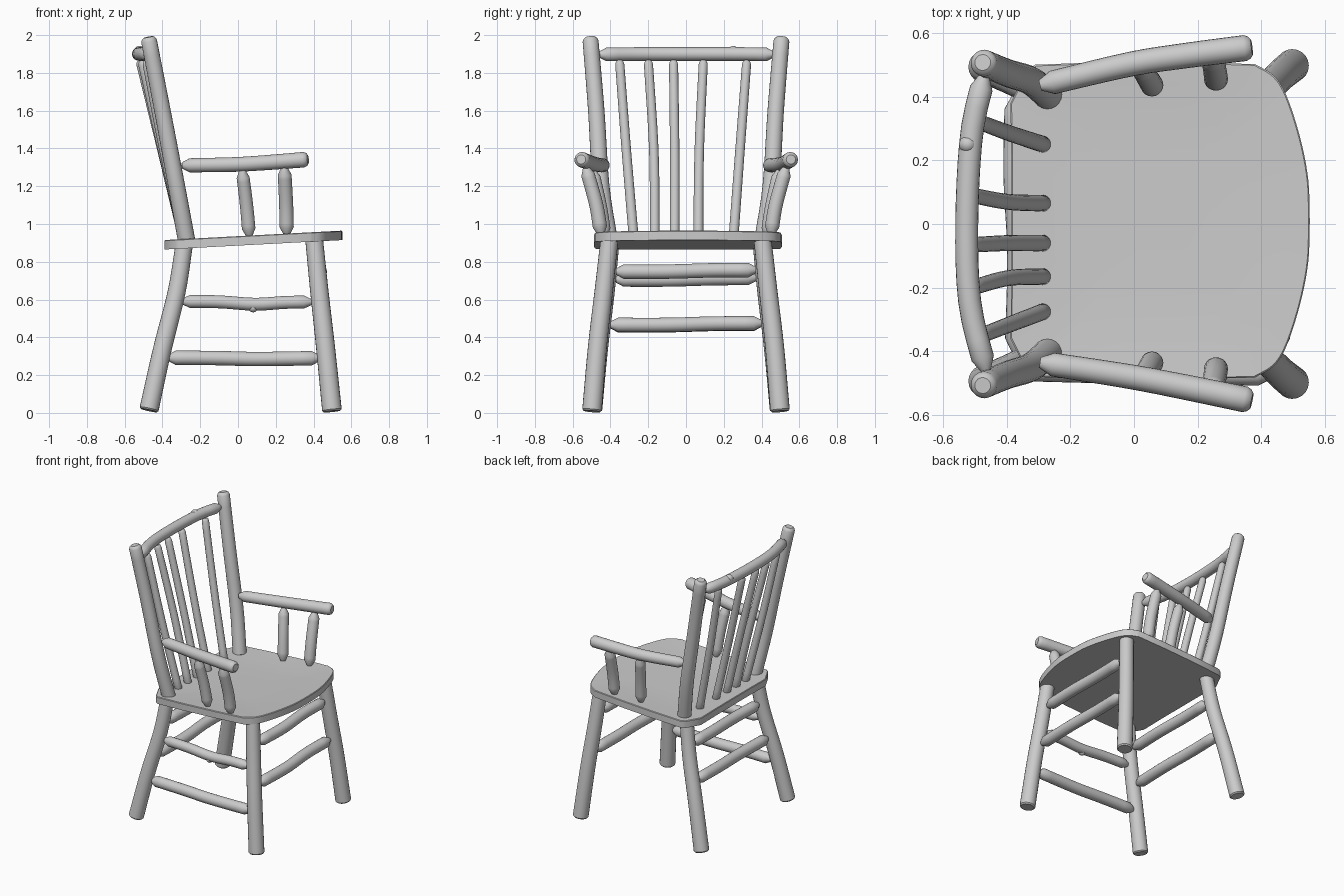
import bpy, bmesh, math
from mathutils import Vector

if "Cube" in bpy.data.objects:
    bpy.data.objects.remove(bpy.data.objects["Cube"])

SIDES = 20


def spline(pts, n=14):
    """Smooth path through the given points."""
    p = [Vector(q) for q in pts]
    p = [2 * p[0] - p[1]] + p + [2 * p[-1] - p[-2]]
    out = []
    for i in range(1, len(p) - 2):
        a, b, c, d = p[i - 1:i + 3]
        for k in range(n):
            t = k / n
            out.append(0.5 * (2 * b + (c - a) * t + (2 * a - 5 * b + 4 * c - d) * t * t
                              + (3 * b - a - 3 * c + d) * t ** 3))
    out.append(p[-2])
    return out


def finish(bm, name, angle=35):
    bmesh.ops.recalc_face_normals(bm, faces=bm.faces)
    me = bpy.data.meshes.new(name)
    bm.to_mesh(me)
    bm.free()
    ob = bpy.data.objects.new(name, me)
    bpy.context.collection.objects.link(ob)
    bpy.ops.object.select_all(action='DESELECT')
    ob.select_set(True)
    bpy.context.view_layer.objects.active = ob
    bpy.ops.object.shade_smooth_by_angle(angle=math.radians(angle))
    return ob


# End shapes as (distance from tip, share of radius)
ENDS = {"cone": [(0, .45), (.04, 1)],
        "round": [(0, .6), (.008, .85), (.022, 1)],
        "cut": [(0, .86), (.008, 1)]}


def stick(name, pts, r0, r1=None, start="cut", end="cut"):
    """Round branch along a path with shaped ends."""
    r1 = r1 or r0
    path = spline(pts)
    d = [0]
    for a, b in zip(path, path[1:]):
        d.append(d[-1] + (b - a).length)
    L = d[-1]

    def at(s):
        i = 0
        while i < len(d) - 2 and d[i + 1] < s:
            i += 1
        t = (s - d[i]) / (d[i + 1] - d[i])
        return path[i].lerp(path[i + 1], t), (path[i + 1] - path[i]).normalized()

    m = ENDS[start][-1][0]
    e = ENDS[end][-1][0]
    stations = list(ENDS[start])
    stations += [(m + (L - m - e) * k / 14, 1) for k in range(1, 14)]
    stations += [(L - s, f) for s, f in reversed(ENDS[end])]
    bm = bmesh.new()
    rings = []
    for s, f in stations:
        c, t = at(s)
        ref = Vector((0, 1, 0)) if abs(t.y) < 0.7 else Vector((0, 0, 1))
        u = t.cross(ref).normalized()
        v = t.cross(u)
        r = (r0 + (r1 - r0) * s / L) * f
        rings.append([bm.verts.new(c + r * (math.cos(a) * u + math.sin(a) * v))
                      for a in (2 * math.pi * k / SIDES for k in range(SIDES))])
    for A, B in zip(rings, rings[1:]):
        for k in range(SIDES):
            j = (k + 1) % SIDES
            bm.faces.new((A[k], A[j], B[j], B[k]))
    bm.faces.new(rings[0])
    bm.faces.new(rings[-1])
    return finish(bm, name)


def knot(name, loc, r):
    bm = bmesh.new()
    bmesh.ops.create_uvsphere(bm, u_segments=12, v_segments=8, radius=r)
    bmesh.ops.translate(bm, verts=bm.verts, vec=loc)
    return finish(bm, name, 60)


# Seat: rounded front, clipped back corners, slight dish and tilt
half = [(.552, 0), (.547, .13), (.522, .26), (.48, .39), (.44, .455), (.38, .492)]
side = [(p.x, p.y) for p in spline([(x, y, 0) for x, y in half], 5)]
side += [(.15, .498), (-.1, .498), (-.31, .49), (-.335, .475), (-.388, .37), (-.385, .19)]
outline = side + [(-.385, 0)] + [(x, -y) for x, y in reversed(side[1:])]
bm = bmesh.new()
rings = []
for scale, dz in [(1, -.05), (1, -.004), (.992, 0), (.85, -.004), (.65, -.01), (.4, -.012), (.15, -.012)]:
    ring = []
    for x, y in outline:
        px, py = .08 + (x - .08) * scale, y * scale + .01
        ring.append(bm.verts.new((px, py, .915 + .053 * (px + .39) + dz)))
    rings.append(ring)
n = len(outline)
for A, B in zip(rings, rings[1:]):
    for k in range(n):
        bm.faces.new((A[k], A[(k + 1) % n], B[(k + 1) % n], B[k]))
bm.faces.new(rings[0])
bm.faces.new(rings[-1])
finish(bm, "seat")

# Legs, back posts, arms and arm supports on both sides
for s, tag in ((1, "left"), (-1, "right")):
    stick("front_leg_" + tag, [(.498, s * .498, .008), (.462, s * .468, .36),
                               (.43, s * .435, .65), (.403, s * .405, .92)], .052, .047)
    stick("rear_leg_" + tag, [(-.472, s * .495, .013), (-.40, s * .462, .34),
                              (-.325, s * .425, .64), (-.285, s * .40, .89)], .051, .046)
    stick("back_post_" + tag, [(-.27, s * .405, .90), (-.325, s * .45, 1.2),
                               (-.40, s * .475, 1.6), (-.475, s * .507, 1.99)],
          .046, .042, end="round")
    arm = [(-.295, s * .435, 1.31), (-.02, s * (.50 if s > 0 else .478), 1.315),
           (.15, s * (.527 if s > 0 else .51), 1.325), (.37, s * .555, 1.342)]
    stick("arm_" + tag, arm, .037, .041, "cone", "round")
    stick("rear_arm_support_" + tag, [(.06, s * .43, .935), (.045, s * .455, 1.1),
                                      (.022, s * .495, 1.285)], .036, .034, "cone", "cone")
    stick("front_arm_support_" + tag, [(.258, s * .45, .945), (.255, s * .475, 1.1),
                                       (.245, s * .53, 1.30)], .038, .036, "cone", "cone")

# Curved top rail with a knot
stick("top_rail", [(-.465, -.46, 1.897), (-.515, -.25, 1.9), (-.525, 0, 1.9),
                   (-.51, .28, 1.9), (-.47, .465, 1.897)], .036, .036, "cone", "cone")
knot("top_rail_knot", (-.522, .25, 1.915), .028)

# Fanned back spindles (bottom y, middle y, top y)
for i, (b, m, t) in enumerate([(-.275, -.315, -.352), (-.165, -.17, -.20), (-.06, -.06, -.066),
                               (.065, .07, .092), (.25, .285, .322)]):
    bow = .035 * (abs(t) / .35) ** 2
    stick("back_spindle_%d" % (i + 1), [(-.285, b, .905), (-.40 + bow * .3, m, 1.38),
                                        (-.52 + bow, t, 1.865)], .026, .024, end="round")

# Front and back stretchers
for name, x, w, z in (("front_upper", .425, .37, .752), ("front_lower", .45, .40, .47),
                      ("back_upper", -.315, .37, .71), ("back_lower", -.368, .40, .468)):
    stick(name + "_stretcher", [(x, -w, z - .004), (x + .008, -.1, z - .004),
                                (x - .004, .15, z + .003), (x, w, z + .004)],
          .038, .038, "cone", "cone")

# Right side stretchers, upper one with a knot
stick("side_upper_stretcher", [(-.295, -.42, .59), (-.1, -.428, .588), (.09, -.432, .575),
                               (.25, -.432, .585), (.39, -.435, .587)], .034, .034, "cone", "cone")
knot("side_stretcher_knot", (.08, -.438, .556), .024)
stick("side_lower_stretcher", [(-.37, -.455, .292), (-.1, -.462, .29), (.1, -.466, .285),
                               (.43, -.47, .29)], .038, .038, "cone", "cone")
